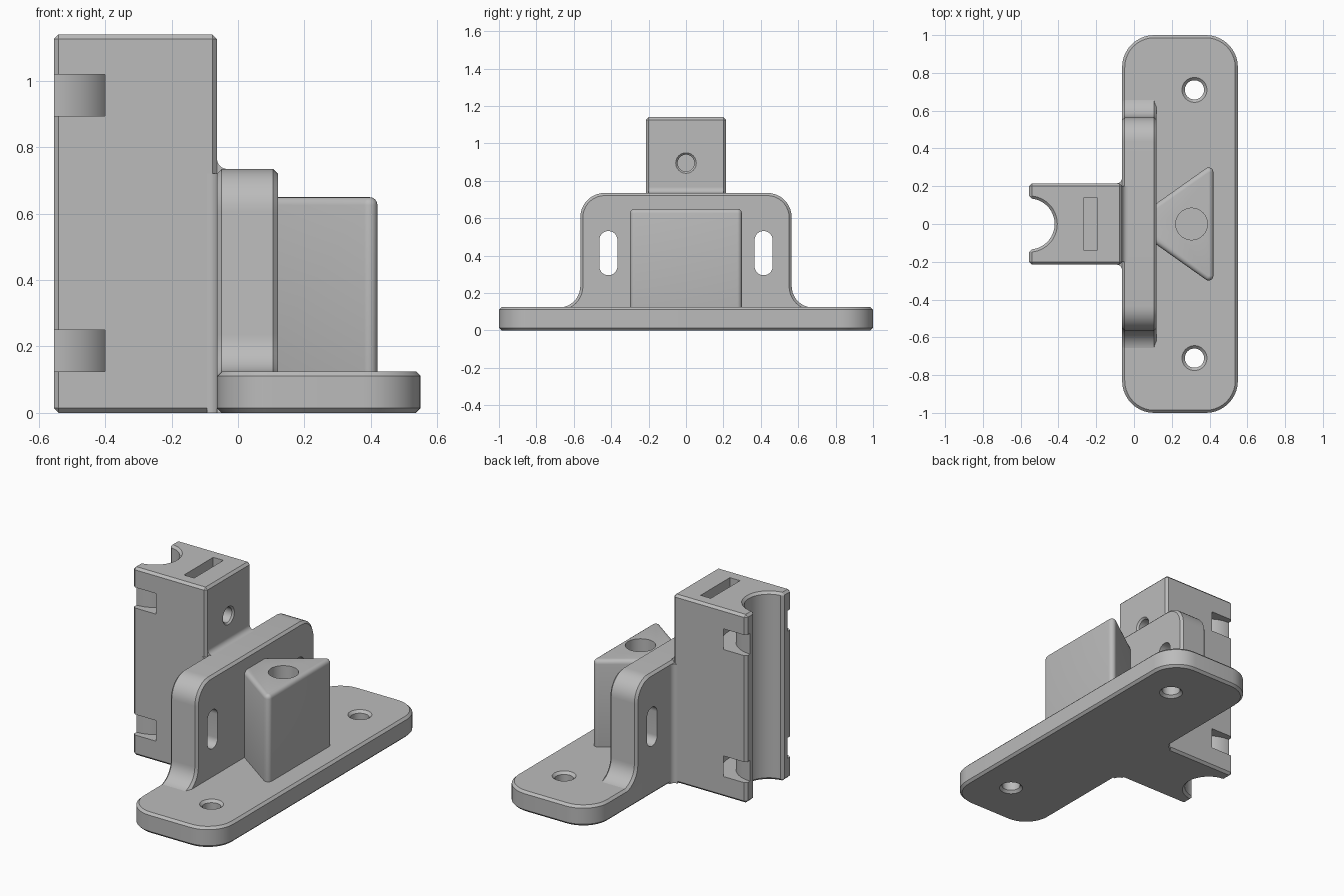
import bpy, bmesh
from math import sin, cos, pi, radians, tan
from mathutils import Vector

if "Cube" in bpy.data.objects:
    bpy.data.objects.remove(bpy.data.objects["Cube"])

grey = bpy.data.materials.new("plain grey")
grey.use_nodes = True
grey.diffuse_color = (0.5, 0.5, 0.5, 1)
grey.node_tree.nodes["Principled BSDF"].inputs["Base Color"].default_value = (0.5, 0.5, 0.5, 1)


def arc(cx, cy, r, start, end, n=24):
    """Points along an arc, angles in degrees."""
    angles = [radians(start + (end - start) * i / n) for i in range(n + 1)]
    return [(cx + r * cos(a), cy + r * sin(a)) for a in angles]


def circle(cx, cy, r):
    return arc(cx, cy, r, 0, 360, 40)[:-1]


def rounded(corners, n=10):
    """Polygon from (x, y, radius) corners, with each corner rounded."""
    out = []
    for i, (x, y, r) in enumerate(corners):
        p = Vector((x, y))
        if not r:
            out.append(p)
            continue
        a = (Vector(corners[i - 1][:2]) - p).normalized()
        b = (Vector(corners[(i + 1) % len(corners)][:2]) - p).normalized()
        half = a.angle(b) / 2
        centre = p + (a + b).normalized() * r / sin(half)
        t0 = p + a * r / tan(half) - centre
        t1 = p + b * r / tan(half) - centre
        for k in range(n + 1):
            f = k / n
            sweep = pi - 2 * half
            v = (t0 * sin((1 - f) * sweep) + t1 * sin(f * sweep)) / sin(sweep) \
                if abs(sin(sweep)) > 1e-4 else t0.lerp(t1, f)
            out.append(centre + v)
    return out


def rectangle(cx, cy, w, h, r=0):
    return rounded([(cx - w / 2, cy - h / 2, r), (cx + w / 2, cy - h / 2, r),
                    (cx + w / 2, cy + h / 2, r), (cx - w / 2, cy + h / 2, r)])


PLACE = {"x": lambda a, b, h: (h, a, b),
         "y": lambda a, b, h: (a, h, b),
         "z": lambda a, b, h: (a, b, h)}


def prism(name, pts, lo, hi, axis="z", bevel=0, segments=1, end_pts=None):
    """Extrude a profile along an axis, optionally tapering and bevelling."""
    bm = bmesh.new()
    low = [bm.verts.new(PLACE[axis](p[0], p[1], lo)) for p in pts]
    high = [bm.verts.new(PLACE[axis](p[0], p[1], hi)) for p in (end_pts or pts)]
    bm.faces.new(low)
    bm.faces.new(high)
    for i in range(len(low)):
        bm.faces.new((low[i - 1], low[i], high[i], high[i - 1]))
    bmesh.ops.recalc_face_normals(bm, faces=bm.faces)
    mesh = bpy.data.meshes.new(name)
    bm.to_mesh(mesh)
    bm.free()
    mesh.materials.append(grey)
    obj = bpy.data.objects.new(name, mesh)
    bpy.context.collection.objects.link(obj)
    if bevel:
        mod = obj.modifiers.new("edge", "BEVEL")
        mod.width, mod.segments = bevel, segments
        mod.limit_method, mod.angle_limit = "ANGLE", radians(32)
        mod.use_clamp_overlap = False
        apply(obj, mod)
    return obj


def apply(obj, mod):
    bpy.ops.object.select_all(action="DESELECT")
    obj.select_set(True)
    bpy.context.view_layer.objects.active = obj
    bpy.ops.object.modifier_apply(modifier=mod.name)


def cut(obj, *args, **kwargs):
    """Subtract a prism from a part."""
    cutter = prism("cutter", *args, **kwargs)
    mod = obj.modifiers.new("cut", "BOOLEAN")
    mod.operation, mod.solver, mod.object = "DIFFERENCE", "EXACT", cutter
    apply(obj, mod)
    bpy.data.objects.remove(cutter)


CH = 0.014      # chamfer
FACE = -0.063   # plane where the column meets the wall
TOP = 0.735     # wall height

# Base plate with two countersunk screw holes
base = prism("base_plate", rectangle(0.2435, 0, 0.613, 2, 0.17), 0, 0.125, bevel=CH)
for y in (-0.71, 0.71):
    hole, wide = circle(0.32, y, 0.051), circle(0.32, y, 0.081)
    cut(base, hole, -0.1, 0.2)
    cut(base, hole, 0.11, 0.14, end_pts=wide)
    cut(base, wide, -0.015, 0.015, end_pts=hole)

# Upright wall with flared feet and two upright slots
side = [(0.72, 0.05, 0), (0.72, 0.122, 0), (0.565, 0.122, 0.115), (0.565, TOP, 0.13)]
outline = side + [(-y, z, r) for y, z, r in reversed(side)]
wall = prism("upright_wall", rounded(outline), FACE, 0.12, "x", bevel=CH)
for y in (-0.415, 0.415):
    cut(wall, rectangle(y, 0.413, 0.096, 0.236, 0.047), -0.2, 0.3, "x")

# Column with a half round groove down its back
BACK, HALF = -0.555, 0.215
profile = [(FACE, -HALF), (FACE, HALF), (BACK, HALF)]
profile += arc(BACK, 0, 0.135, 90, -90) + [(BACK, -HALF)]
column = prism("clamp_column", profile, 0, 1.14, bevel=CH)
strap = arc(BACK, 0, 0.265, -105, 105, 40) + arc(BACK, 0, 0.18, 105, -105, 40)
for z in (0.125, 0.895):
    cut(column, strap, z, z + 0.125)
# Nut slot from the top and screw hole leading into it
cut(column, rectangle(-0.23, 0, 0.068, 0.28), 0.76, 1.3)
cut(column, circle(0, 0.895, 0.045), -0.23, 0.1, "x")
cut(column, circle(0, 0.895, 0.045), FACE - 0.01, FACE + 0.01, "x",
    end_pts=circle(0, 0.895, 0.065))

# Fillets joining column to wall
R = 0.03
flare = arc(FACE - R, HALF + R, R, -90, 0, 8)
web = flare + [(0, HALF + R), (0, -HALF - R)] + [(x, -y) for x, y in reversed(flare)]
prism("column_side_fillets", web, 0, TOP - CH)
curve = arc(FACE + R, TOP + R, R, 180, 270, 8)
prism("column_top_fillet", curve + [(FACE + R, 0.7), (FACE - R, 0.7), (FACE - R, TOP + R)],
      -HALF + CH, HALF - CH, "y")

# Wedge shaped block with a blind round socket
wedge = rounded([(0, -0.025, 0), (0.42, -0.3225, 0.025),
                 (0.42, 0.3225, 0.025), (0, 0.025, 0)])
block = prism("wedge_block", wedge, 0.05, 0.65, bevel=0.024, segments=4)
cut(block, circle(0.305, 0, 0.084), 0.2, 0.8)

# Smooth the curved faces and keep the crisp edges
parts = [o for o in bpy.context.collection.objects if o.type == "MESH"]
bpy.ops.object.select_all(action="DESELECT")
for part in parts:
    part.select_set(True)
bpy.context.view_layer.objects.active = base
bpy.ops.object.shade_smooth_by_angle(angle=radians(30))
